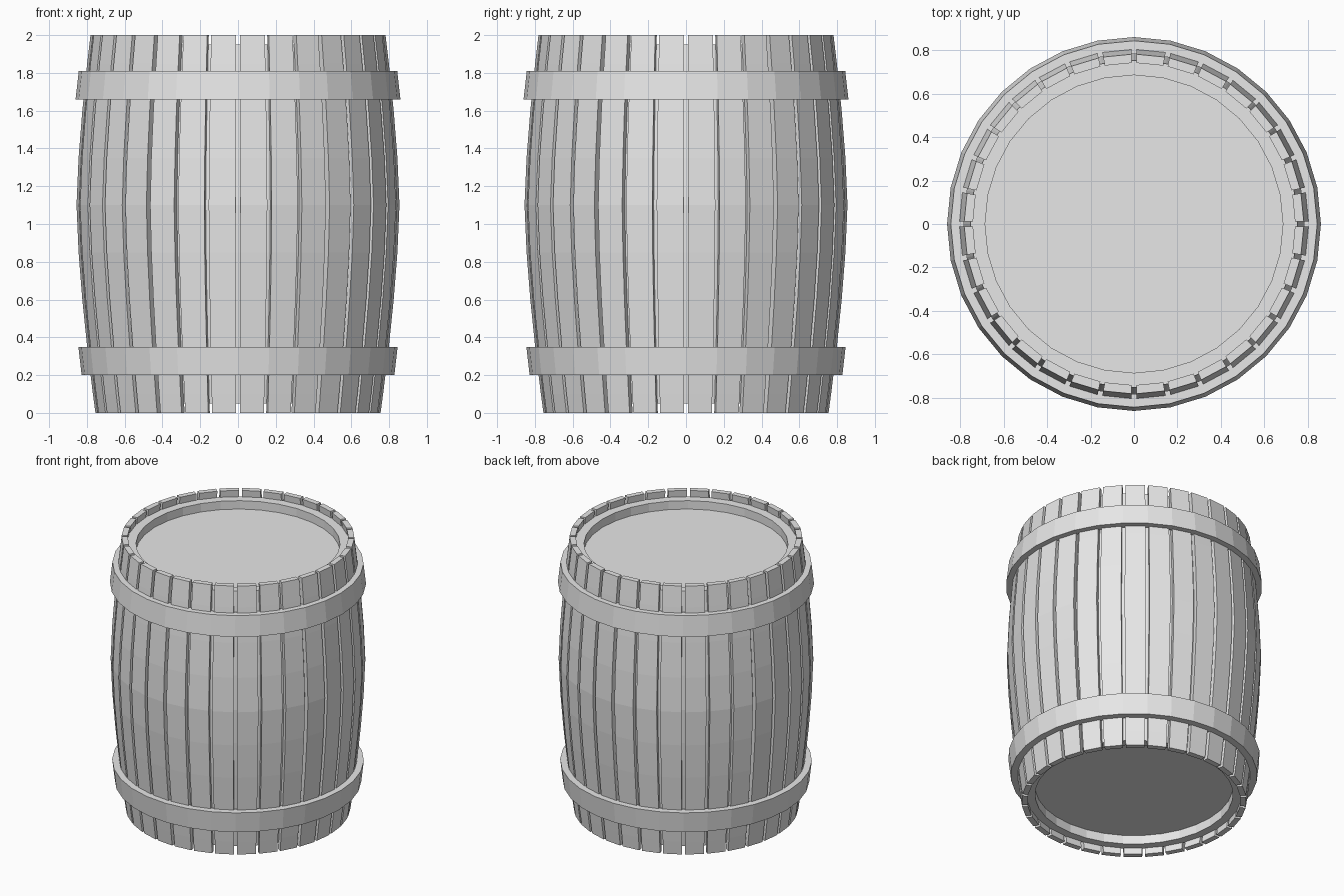
import bpy
import bmesh
from math import cos, sin, pi, radians

default = bpy.data.objects.get("Cube")
if default:
    bpy.data.objects.remove(default, do_unlink=True)

COUNT = 32
STEP = 2 * pi / COUNT
THICK = 0.04

gray = bpy.data.materials.new("plain gray")
gray.use_nodes = True
gray.diffuse_color = (0.8, 0.8, 0.8, 1)
gray.node_tree.nodes["Principled BSDF"].inputs["Base Color"].default_value = (0.8, 0.8, 0.8, 1)


def bulge(z):
    """Outer barrel radius at a height."""
    return 0.855 - 0.1 * (abs(z - 1.1) / 1.1) ** 1.5


def finish(bm, name):
    bmesh.ops.recalc_face_normals(bm, faces=bm.faces)
    mesh = bpy.data.meshes.new(name)
    bm.to_mesh(mesh)
    bm.free()
    mesh.materials.append(gray)
    obj = bpy.data.objects.new(name, mesh)
    bpy.context.collection.objects.link(obj)
    return obj


def lathe(name, profile, closed=False):
    """Turn a (radius, z) profile about z; open profiles get end caps."""
    bm = bmesh.new()
    rings = [[bm.verts.new((r * cos(i * STEP), r * sin(i * STEP), z))
              for i in range(COUNT)] for r, z in profile]
    pairs = list(zip(rings, rings[1:]))
    if closed:
        pairs.append((rings[-1], rings[0]))
    else:
        bm.faces.new(rings[0])
        bm.faces.new(rings[-1])
    for low, high in pairs:
        for i in range(COUNT):
            j = (i + 1) % COUNT
            bm.faces.new((low[i], low[j], high[j], high[i]))
    return finish(bm, name)


# Staves: separate bent planks with a narrow gap between neighbours
levels = [0, 0.1, 0.35, 0.6, 0.85, 1.1, 1.35, 1.6, 1.85, 2]
gap = radians(0.8)
bm = bmesh.new()
for k in range(COUNT):
    left, right = k * STEP + gap, (k + 1) * STEP - gap
    sections = []
    for z in levels:
        outer = bulge(z)
        corners = ((outer, left), (outer, right), (outer - THICK, right), (outer - THICK, left))
        sections.append([bm.verts.new((r * cos(a), r * sin(a), z)) for r, a in corners])
    bm.faces.new(sections[0])
    bm.faces.new(sections[-1])
    for low, high in zip(sections, sections[1:]):
        for i in range(4):
            j = (i + 1) % 4
            bm.faces.new((low[i], low[j], high[j], high[i]))
finish(bm, "staves")

# Inner body: bulged core with a recessed head at each end
core = [(bulge(z) - THICK + 0.005, z) for z in [0.05] + levels[1:-1] + [1.95]]
lathe("inner_body", [(0.665, 0.115), (0.665, 0.05)] + core + [(0.685, 1.95), (0.685, 1.888)])

# Hoops: sloped flat bands
for name, z0, z1, r0, r1 in (("lower_hoop", 0.2, 0.35, 0.828, 0.845),
                             ("upper_hoop", 1.66, 1.81, 0.86, 0.843)):
    lathe(name, [(r0, z0), (r1, z1), (r1 - 0.06, z1), (r0 - 0.06, z0)], closed=True)
